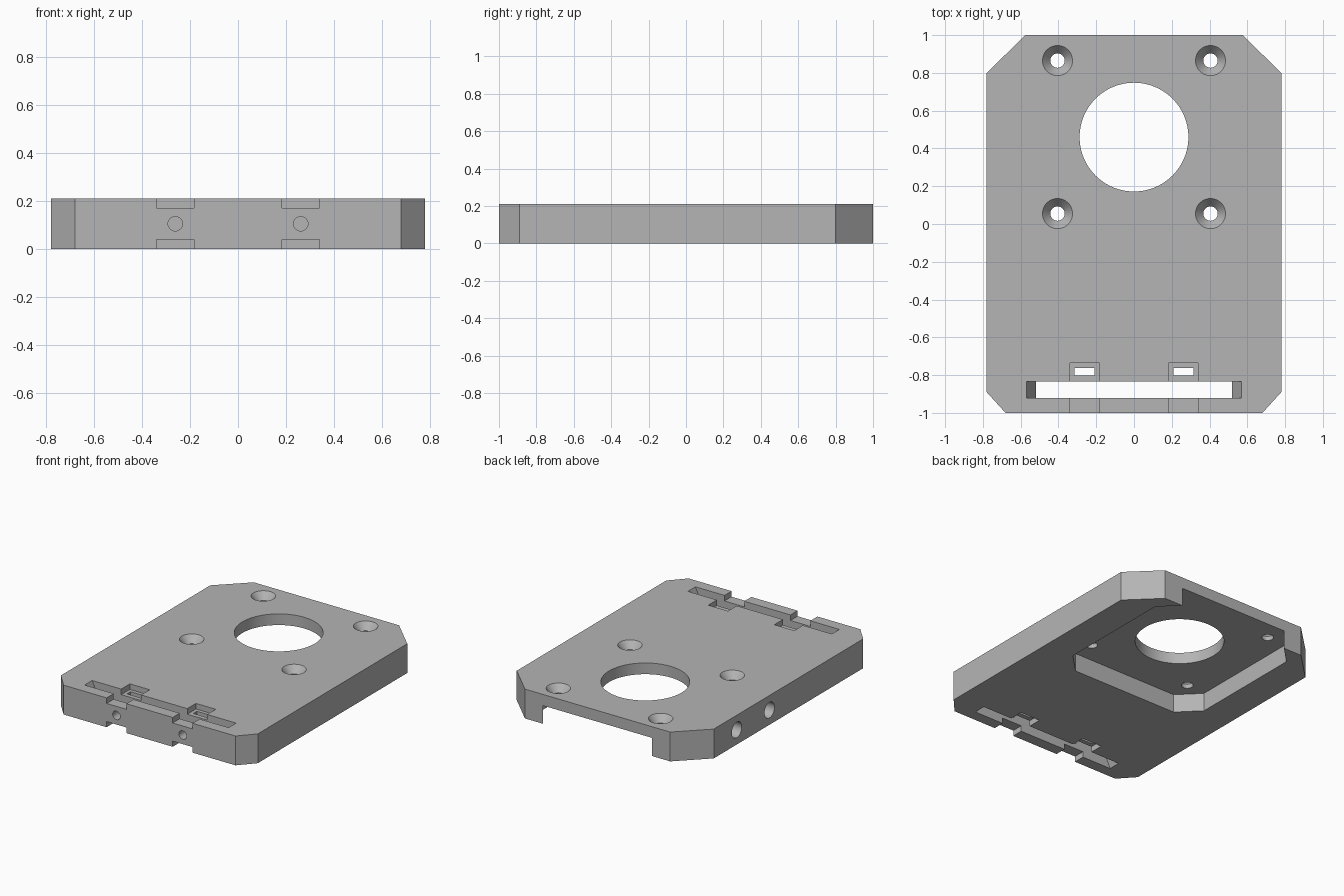
import bpy, bmesh, math
from mathutils import Vector, Matrix

cube = bpy.data.objects.get("Cube")
if cube:
    bpy.data.objects.remove(cube, do_unlink=True)

HEIGHT = 0.21
MID = HEIGHT / 2
CEILING = 0.13
MOTOR_Y = 0.46
OVER = 0.05          # how far cutters reach past a surface

grey = bpy.data.materials.new("plain_grey")
grey.use_nodes = True
colour = (0.46, 0.46, 0.46, 1)
grey.diffuse_color = colour
grey.node_tree.nodes["Principled BSDF"].inputs["Base Color"].default_value = colour


def make_object(name, bm):
    bmesh.ops.recalc_face_normals(bm, faces=bm.faces[:])
    mesh = bpy.data.meshes.new(name)
    bm.to_mesh(mesh)
    bm.free()
    mesh.materials.append(grey)
    obj = bpy.data.objects.new(name, mesh)
    bpy.context.collection.objects.link(obj)
    return obj


def extrude(name, outline, direction):
    """Closed 3D outline swept along a direction."""
    bm = bmesh.new()
    face = bm.faces.new([bm.verts.new(p) for p in outline])
    moved = bmesh.ops.extrude_face_region(bm, geom=[face])["geom"]
    verts = [v for v in moved if isinstance(v, bmesh.types.BMVert)]
    bmesh.ops.translate(bm, verts=verts, vec=Vector(direction))
    return make_object(name, bm)


def box(name, x0, x1, y0, y1, z0, z1):
    outline = [(x0, y0, z0), (x1, y0, z0), (x1, y1, z0), (x0, y1, z0)]
    return extrude(name, outline, (0, 0, z1 - z0))


def cone(name, start, end, r1, r2, sides=48):
    start, end = Vector(start), Vector(end)
    axis = end - start
    turn = axis.to_track_quat("Z", "Y").to_matrix().to_4x4()
    bm = bmesh.new()
    bmesh.ops.create_cone(bm, cap_ends=True, segments=sides, radius1=r1, radius2=r2,
                          depth=axis.length,
                          matrix=Matrix.Translation((start + end) / 2) @ turn)
    return make_object(name, bm)


def mirrored(half):
    """Complete a right-hand outline across x = 0."""
    return half + [(-x, y, z) for x, y, z in reversed(half)]


# Plate with clipped corners
plate = extrude("mount_plate", mirrored([
    (0.68, -1, 0), (0.78, -0.89, 0), (0.78, 0.8, 0), (0.575, 1, 0)]), (0, 0, HEIGHT))

cutters = []

# Underside pocket, open at the back
half, clip = 0.555, 0.14
low, high = MOTOR_Y - half, MOTOR_Y + half
cutters.append(extrude("motor_pocket", mirrored([
    (half - clip, low, -OVER), (half, low + clip, -OVER),
    (half, high - clip, -OVER), (half - clip, high, -OVER)]), (0, 0, CEILING + OVER)))

# Large round opening
cutters.append(cone("centre_opening", (0, MOTOR_Y, -OVER), (0, MOTOR_Y, HEIGHT + OVER),
                    0.288, 0.288, 96))

# Countersunk screw holes
for x in (-0.405, 0.405):
    for y in (MOTOR_Y - 0.405, MOTOR_Y + 0.405):
        cutters.append(cone("screw_hole", (x, y, 0.05), (x, y, HEIGHT + OVER), 0.038, 0.038))
        cutters.append(cone("countersink", (x, y, HEIGHT - 0.05), (x, y, HEIGHT + 0.01),
                            0.038, 0.088))

# Strap slot, narrowest at mid height
slope = 0.05 / MID
wide = 0.57 + slope * OVER
cutters.append(extrude("strap_slot", mirrored([
    (wide, -0.92, -OVER), (0.52, -0.92, MID), (wide, -0.92, HEIGHT + OVER)]), (0, 0.085, 0)))

# Clamp recesses, nut slots and front screw holes
for s in (-1, 1):
    x0, x1 = sorted((s * 0.183, s * 0.34))
    cutters.append(box("top_recess", x0, x1, -1 - OVER, -0.737, HEIGHT - 0.04, HEIGHT + OVER))
    cutters.append(box("bottom_recess", x0, x1, -1 - OVER, -0.737, -OVER, 0.04))
    x0, x1 = sorted((s * 0.208, s * 0.316))
    cutters.append(box("nut_slot", x0, x1, -0.803, -0.763, -OVER, HEIGHT + OVER))
    cutters.append(cone("clamp_screw_hole", (s * 0.262, -1 - OVER, MID),
                        (s * 0.262, -0.70, MID), 0.03, 0.03, 32))

# Blind round sockets in one long side
for y in (0.17, 0.54):
    cutters.append(cone("side_socket", (-0.78 - OVER, y, MID), (-0.65, y, MID), 0.056, 0.056))

# Cut everything out of the plate
bpy.ops.object.select_all(action="DESELECT")
bpy.context.view_layer.objects.active = plate
plate.select_set(True)
for cutter in cutters:
    cutter.hide_render = True
    mod = plate.modifiers.new(cutter.name, "BOOLEAN")
    mod.operation = "DIFFERENCE"
    mod.solver = "EXACT"
    mod.object = cutter
    bpy.ops.object.modifier_apply(modifier=mod.name)
    bpy.data.objects.remove(cutter, do_unlink=True)

bpy.ops.object.shade_smooth_by_angle(angle=math.radians(25))
